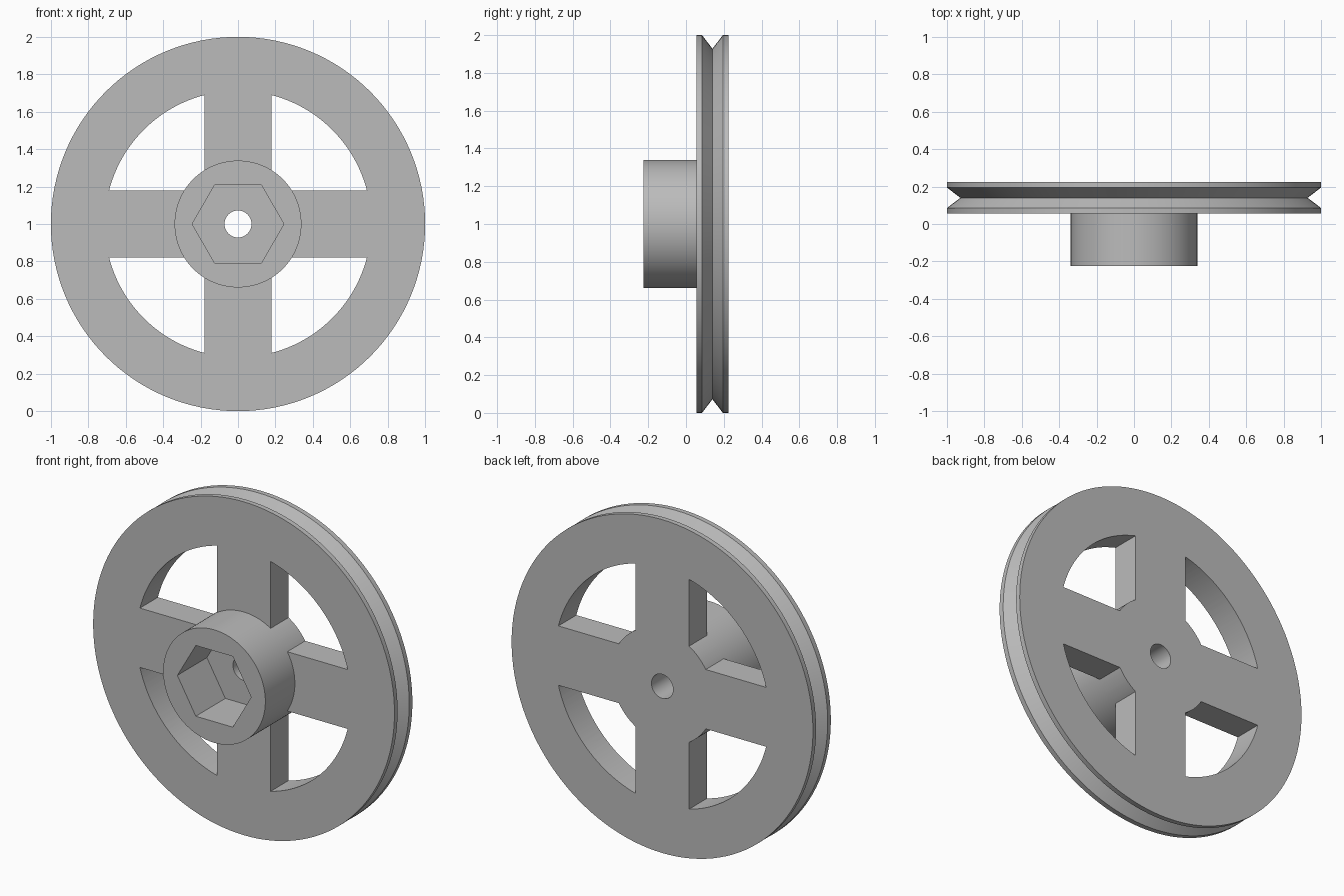
import bpy
import bmesh
from math import sin, cos, asin, pi, radians
from mathutils import Matrix

SEGMENTS = 128
CENTRE_Z = 1.0
BACK, FACE, HUB_FRONT = 0.225, 0.055, -0.225
RIM_INNER, HUB_R, BORE_R, HEX_R = 0.712, 0.339, 0.072, 0.245
SPOKE_HALF = 0.178

if "Cube" in bpy.data.objects:
    bpy.data.objects.remove(bpy.data.objects["Cube"])

grey = bpy.data.materials.new("plain grey")
grey.use_nodes = True
grey.diffuse_color = (0.5, 0.5, 0.5, 1)
grey.node_tree.nodes["Principled BSDF"].inputs["Base Color"].default_value = (0.5, 0.5, 0.5, 1)


def make_object(name, bm):
    bmesh.ops.recalc_face_normals(bm, faces=bm.faces)
    bmesh.ops.translate(bm, verts=bm.verts, vec=(0, 0, CENTRE_Z))
    mesh = bpy.data.meshes.new(name)
    bm.to_mesh(mesh)
    bm.free()
    mesh.materials.append(grey)
    obj = bpy.data.objects.new(name, mesh)
    bpy.context.collection.objects.link(obj)
    return obj


def lathe(name, profile):
    """Spin a closed (radius, y) profile around the y axis."""
    bm = bmesh.new()
    rings = []
    for i in range(SEGMENTS):
        a = 2 * pi * i / SEGMENTS
        rings.append([bm.verts.new((r * cos(a), y, r * sin(a))) for r, y in profile])
    n = len(profile)
    for i, ring in enumerate(rings):
        after = rings[(i + 1) % SEGMENTS]
        for j in range(n):
            k = (j + 1) % n
            bm.faces.new((ring[j], ring[k], after[k], after[j]))
    return make_object(name, bm)


def add_prism(bm, outline, y0, y1):
    """Extrude an (x, z) outline along y."""
    face = bm.faces.new([bm.verts.new((x, y0, z)) for x, z in outline])
    moved = bmesh.ops.extrude_face_region(bm, geom=[face])["geom"]
    verts = [v for v in moved if isinstance(v, bmesh.types.BMVert)]
    bmesh.ops.translate(bm, verts=verts, vec=(0, y1 - y0, 0))


def activate(obj):
    bpy.ops.object.select_all(action="DESELECT")
    obj.select_set(True)
    bpy.context.view_layer.objects.active = obj


def cut(obj, cutter):
    cutter.hide_render = True
    mod = obj.modifiers.new("cut", "BOOLEAN")
    mod.operation = "DIFFERENCE"
    mod.solver = "EXACT"
    mod.object = cutter
    activate(obj)
    bpy.ops.object.modifier_apply(modifier=mod.name)
    bpy.data.objects.remove(cutter)


def arc(radius, steps):
    """Arc between the edges of two neighbouring spokes."""
    start = asin(SPOKE_HALF / radius)
    span = pi / 2 - 2 * start
    return [(radius * cos(start + span * i / steps), radius * sin(start + span * i / steps))
            for i in range(steps + 1)]


# Grooved wheel with a central bore
wheel = lathe("pulley_wheel", [
    (BORE_R, BACK), (1, BACK), (1, 0.195), (0.928, 0.14), (1, 0.085), (1, FACE), (BORE_R, FACE)])

# Four windows leave the spokes standing
window = arc(RIM_INNER, 24) + arc(HUB_R, 12)[::-1]
bm = bmesh.new()
for quarter in range(4):
    a = quarter * pi / 2
    turned = [(x * cos(a) - z * sin(a), x * sin(a) + z * cos(a)) for x, z in window]
    add_prism(bm, turned, FACE - 0.1, BACK + 0.1)
cut(wheel, make_object("window_cutter", bm))

# Hub boss with a hexagonal socket reaching the wheel face
bm = bmesh.new()
bmesh.ops.create_cone(bm, cap_ends=True, segments=SEGMENTS, radius1=HUB_R, radius2=HUB_R,
                      depth=FACE - HUB_FRONT)
bmesh.ops.rotate(bm, verts=bm.verts, matrix=Matrix.Rotation(pi / 2, 3, "X"))
bmesh.ops.translate(bm, verts=bm.verts, vec=(0, (FACE + HUB_FRONT) / 2, 0))
hub = make_object("hub", bm)

bm = bmesh.new()
hexagon = [(HEX_R * cos(i * pi / 3), HEX_R * sin(i * pi / 3)) for i in range(6)]
add_prism(bm, hexagon, HUB_FRONT - 0.1, FACE + 0.1)
cut(hub, make_object("socket_cutter", bm))

# Smooth the round walls, keep the edges crisp
for part in (wheel, hub):
    activate(part)
    bpy.ops.object.shade_smooth_by_angle(angle=radians(30))
